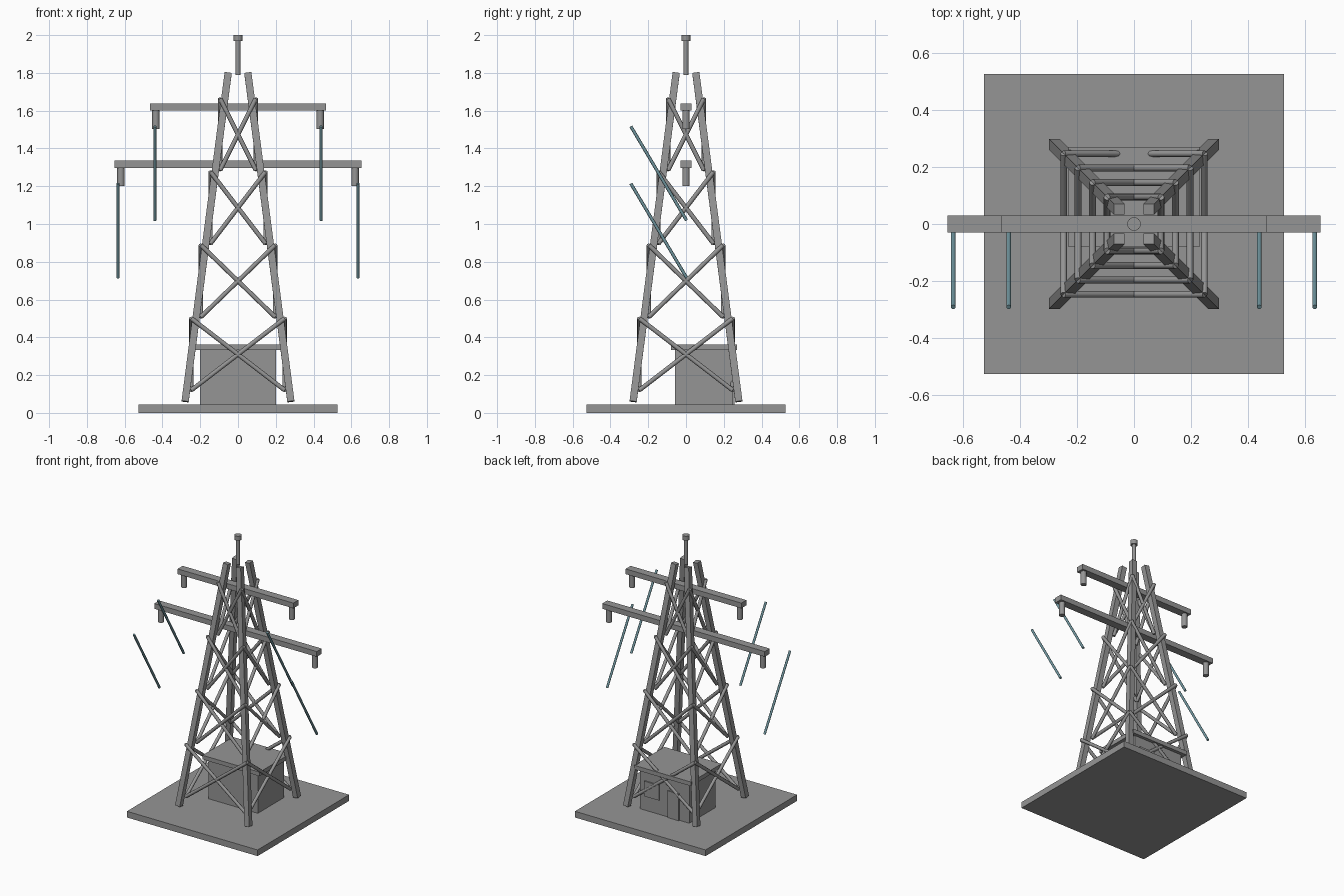
import bpy
import math
from mathutils import Vector, Matrix

cube = bpy.data.objects.get("Cube")
if cube:
    bpy.data.objects.remove(cube, do_unlink=True)


def make_material(name, rgb):
    mat = bpy.data.materials.new(name)
    mat.use_nodes = True
    color = (*rgb, 1.0)
    mat.diffuse_color = color
    mat.node_tree.nodes["Principled BSDF"].inputs["Base Color"].default_value = color
    return mat


GRAY = make_material("steel_gray", (0.3, 0.3, 0.3))
TEAL = make_material("cable_teal", (0.16, 0.3, 0.34))


def box(name, low, high, mat=GRAY):
    """Axis-aligned box between two corners."""
    low, high = Vector(low), Vector(high)
    bpy.ops.mesh.primitive_cube_add(size=1, location=(low + high) / 2)
    obj = bpy.context.object
    obj.name = name
    obj.data.transform(Matrix.Diagonal((*(high - low), 1)))
    obj.data.materials.append(mat)
    return obj


def aim(obj, start, end):
    """Place an object between two points with its z axis along them."""
    axis = end - start
    obj.location = (start + end) / 2
    obj.rotation_euler = Vector((0, 0, 1)).rotation_difference(axis).to_euler()


def rod(name, start, end, radius, sides=16, mat=GRAY):
    """Cylinder between two points."""
    start, end = Vector(start), Vector(end)
    bpy.ops.mesh.primitive_cylinder_add(vertices=sides, radius=radius, depth=(end - start).length)
    obj = bpy.context.object
    obj.name = name
    aim(obj, start, end)
    obj.data.materials.append(mat)
    bpy.ops.object.shade_smooth_by_angle(angle=math.radians(50))
    return obj


# Tower legs lean inward from foot to top
FOOT_Z, TOP_Z = 0.06, 1.8
FOOT, TOP = 0.28, 0.052


def spread(z):
    return FOOT + (TOP - FOOT) * (z - FOOT_Z) / (TOP_Z - FOOT_Z)


for sx, side in ((1, "left"), (-1, "right")):
    for sy, end in ((-1, "front"), (1, "back")):
        start = Vector((sx * FOOT, sy * FOOT, FOOT_Z))
        stop = Vector((sx * TOP, sy * TOP, TOP_Z))
        half = 0.019
        leg = box(f"{end}_{side}_leg", (-half, -half, -(stop - start).length / 2),
                  (half, half, (stop - start).length / 2))
        aim(leg, start, stop)

# Crossed braces: four panels on each of the four sides
for panel in range(4):
    z = 0.31 + 0.388 * panel
    s = spread(z)
    for quarter in range(4):
        turn = Matrix.Rotation(quarter * math.pi / 2, 3, 'Z')
        for d in (1, -1):
            rod(f"brace_{panel}_{quarter}", turn @ Vector((-s, -s, z - 0.19 * d)),
                turn @ Vector((s, -s, z + 0.19 * d)), 0.0118, 8)

# Cross arms with hanging insulators and cables
for name, reach, bottom, hang, cable_x in (("upper", 0.467, 1.6, 0.435, 0.44),
                                           ("lower", 0.655, 1.297, 0.62, 0.635)):
    box(f"{name}_cross_arm", (-reach, -0.029, bottom), (reach, 0.029, bottom + 0.038))
    for sx, side in ((1, "left"), (-1, "right")):
        rod(f"{name}_{side}_insulator", (sx * hang, 0, bottom - 0.096),
            (sx * hang, 0, bottom), 0.0195)
        rod(f"{name}_{side}_cable", (sx * cable_x, 0.003, bottom - 0.581),
            (sx * cable_x, -0.292, bottom - 0.083), 0.0085, 8, TEAL)

# Lightning rod with cap
rod("lightning_rod", (0, 0, 1.79), (0, 0, 1.97), 0.013)
rod("lightning_rod_cap", (0, 0, 1.968), (0, 0, 2), 0.024)

# Base slab and equipment hut
box("base_slab", (-0.527, -0.527, 0), (0.527, 0.527, 0.045))
box("hut_walls", (-0.2, -0.057, 0.045), (0.2, 0.247, 0.332))
box("hut_roof", (-0.23, -0.08, 0.332), (0.23, 0.27, 0.362))
box("hut_door", (-0.12, 0.24, 0.045), (-0.03, 0.256, 0.24))
box("hut_window", (0.04, 0.24, 0.15), (0.16, 0.256, 0.26))
